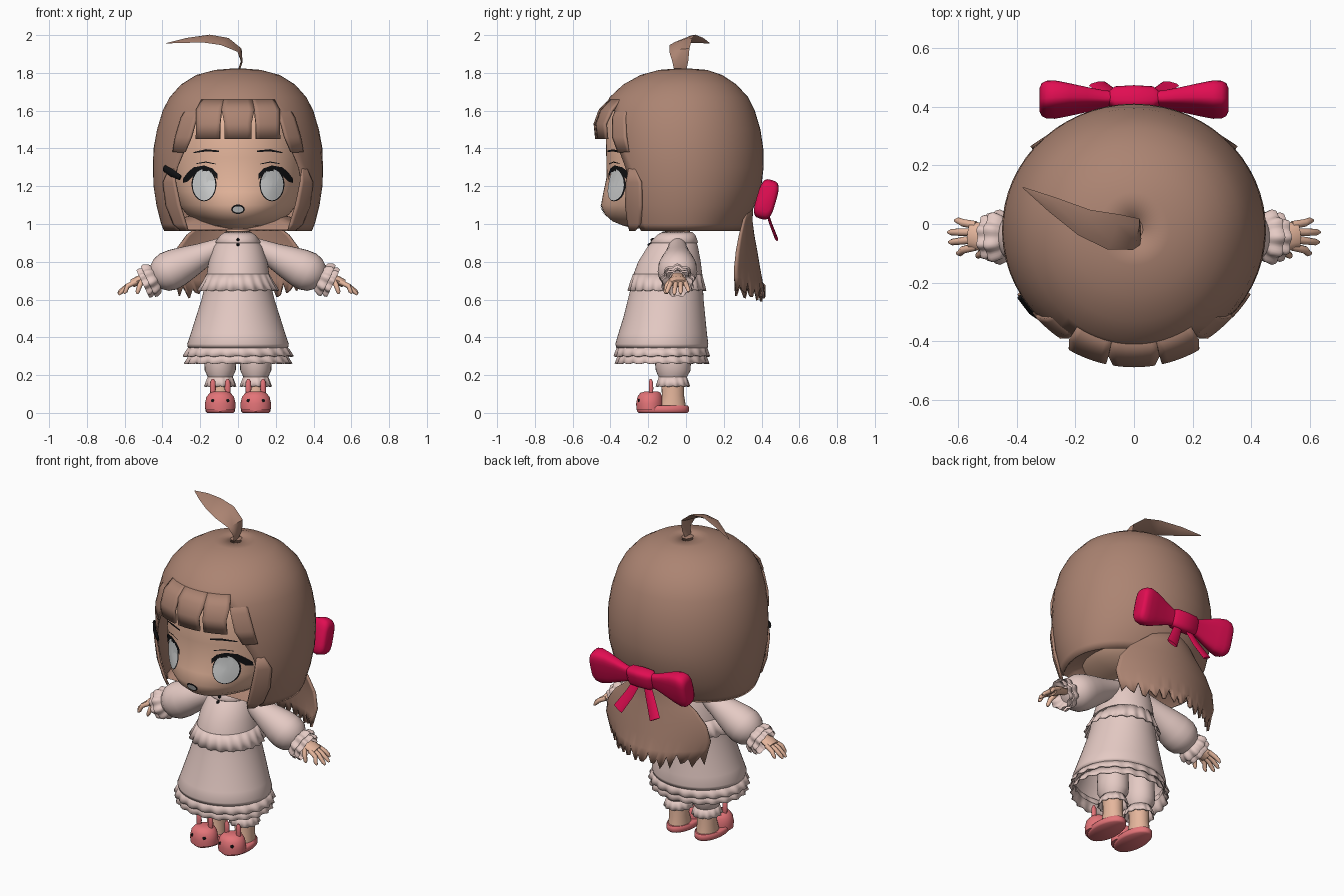
import bpy, bmesh, random
from math import sin, cos, pi, radians, sqrt, copysign
from mathutils import Vector

random.seed(4)
cube = bpy.data.objects.get("Cube")
if cube:
    bpy.data.objects.remove(cube)


def material(name, *rgb):
    m = bpy.data.materials.new(name)
    m.use_nodes = True
    m.diffuse_color = (*rgb, 1)
    m.node_tree.nodes["Principled BSDF"].inputs["Base Color"].default_value = (*rgb, 1)
    return m


HAIR = material("brown_hair", .41, .23, .168)
SKIN = material("skin", .79, .47, .335)
CLOTH = material("pale_pink_cloth", .78, .59, .55)
RED = material("crimson_ribbon", .75, .004, .084)
CORAL = material("coral_slipper", .77, .174, .188)
BLACK = material("black", .006, .006, .007)
GREY = material("eye_grey", .66, .67, .67)


def skin(name, rings, mat, closed=True, caps=True, skip=None, thick=0):
    """Join successive rings of points with quads, smooth except at sharp edges."""
    bm = bmesh.new()
    rows = [[bm.verts.new(p) for p in ring] for ring in rings]
    n = len(rows[0])
    for i, (a, b) in enumerate(zip(rows, rows[1:])):
        for j in range(n if closed else n - 1):
            if not (skip and skip(i, j)):
                k = (j + 1) % n
                bm.faces.new((a[j], a[k], b[k], b[j]))
    if closed and caps:
        bm.faces.new(rows[0])
        bm.faces.new(rows[-1])
    bmesh.ops.recalc_face_normals(bm, faces=bm.faces)
    for f in bm.faces:
        f.smooth = True
    for e in bm.edges:
        e.smooth = e.calc_face_angle(0) < radians(50)
    me = bpy.data.meshes.new(name)
    bm.to_mesh(me)
    bm.free()
    me.materials.append(mat)
    ob = bpy.data.objects.new(name, me)
    bpy.context.collection.objects.link(ob)
    if thick:
        mod = ob.modifiers.new("thickness", "SOLIDIFY")
        mod.thickness = thick
        mod.offset = 0


def oval(a, z, rx, yf, yb, y0=None, cx=0, off=0):
    """Point on an oval section; angle 0 faces the front."""
    y0 = (yf + yb) / 2 if y0 is None else y0
    depth = (y0 - yf if cos(a) > 0 else yb - y0) + off
    return (cx + (rx + off) * sin(a), y0 - cos(a) * depth, z)


def loft(name, rows, mat, n=40, y0=None, cx=0, waves=0, amp=0, caps=True, thick=0):
    rings = []
    for i, r in enumerate(rows):
        w = amp * i / (len(rows) - 1)
        rings.append([oval(2 * pi * j / n, r[0] + w * .5 * cos(2 * pi * waves * j / n), *r[1:4], y0, cx,
                           w * sin(2 * pi * waves * j / n)) for j in range(n)])
    skin(name, rings, mat, caps=caps, thick=thick)


def tube(name, pts, mat, n=12, side=(0, 1, 0), flat=1, waves=0, amp=0, caps=True):
    """Tapered tube along (x, y, z, radius) points."""
    ps = [Vector(p[:3]) for p in pts]
    rings = []
    for i, p in enumerate(ps):
        t = (ps[min(i + 1, len(ps) - 1)] - ps[max(i - 1, 0)]).normalized()
        u = Vector(side)
        u = (u - t * u.dot(t)).normalized()
        v = t.cross(u)
        ring = []
        for j in range(n):
            a = 2 * pi * j / n
            r = pts[i][3] + (amp * sin(waves * a) if i else 0)
            ring.append(p + u * cos(a) * r + v * sin(a) * r * flat)
        rings.append(ring)
    skin(name, rings, mat, caps=caps)


def section(rows, z):
    """Interpolate descending rows at height z."""
    for a, b in zip(rows, rows[1:]):
        if a[0] >= z >= b[0]:
            f = (a[0] - z) / (a[0] - b[0])
            return [p + (q - p) * f for p, q in zip(a, b)][1:4]
    return (rows[0] if z > rows[0][0] else rows[-1])[1:4]


# Head: (height, half width, front, back)
FACE = [(1.7, .2, -.25, .15), (1.6, .33, -.4, .25), (1.5, .36, -.425, .3), (1.35, .362, -.422, .3),
        (1.25, .355, -.42, .3), (1.17, .338, -.437, .28), (1.1, .312, -.45, .26), (1.05, .27, -.43, .22),
        (1.015, .215, -.39, .17), (.99, .15, -.33, .11), (.975, .08, -.26, .06)]
loft("head", FACE, SKIN, n=64, y0=-.05)


def on_face(x, z, off):
    rx, yf, _ = section(FACE, z)
    return (x, -.05 - (-.05 - yf) * sqrt(max(0, 1 - (x / rx) ** 2)) - off, z)


def face_disc(name, x, z, rx, rz, mat, off):
    skin(name, [[on_face(x + rx * s * cos(2 * pi * j / 28), z + rz * s * sin(2 * pi * j / 28), off)
                 for j in range(28)] for s in (.05, .5, 1)], mat)


def face_strip(name, pts, mat, off=.007):
    skin(name, [[on_face(x, z - w, off), on_face(x, z + w, off)] for x, z, w in pts], mat, closed=False)


for s, tag in ((1, "left"), (-1, "right")):
    face_disc(tag + "_eye_outline", s * .18, 1.21, .066, .09, BLACK, .003)
    face_disc(tag + "_eye", s * .18, 1.208, .06, .083, GREY, .006)
    face_strip(tag + "_lash", [(s * x, z, w) for x, z, w in (
        (.29, 1.23, .012), (.265, 1.25, .025), (.235, 1.278, .022), (.18, 1.296, .014),
        (.135, 1.282, .012), (.108, 1.25, .016))], BLACK)
    face_strip(tag + "_eyelid", [(s * .22, 1.32, .002), (s * .17, 1.328, .003), (s * .12, 1.318, .002)], BLACK)
    face_strip(tag + "_brow", [(s * .235, 1.378, .003), (s * .17, 1.39, .006), (s * .1, 1.385, .004)], BLACK)
face_disc("mouth_outline", 0, 1.078, .036, .025, BLACK, .003)
face_disc("mouth", 0, 1.077, .028, .017, GREY, .006)

# Hair shell: (height, half width, front, back, half angle of the face opening)
SHELL = [(1.819, .03, -.05, .02, 32), (1.812, .12, -.14, .11, 32), (1.785, .22, -.24, .19, 32),
         (1.735, .3, -.33, .265, 32), (1.67, .358, -.4, .325, 32), (1.6, .395, -.437, .36, 32),
         (1.5, .425, -.452, .39, 34), (1.4, .443, -.452, .405, 39), (1.3, .447, -.45, .407, 46),
         (1.2, .443, -.44, .395, 50), (1.1, .428, -.42, .36, 51), (1.0, .403, -.395, .312, 52),
         (.965, .388, -.38, .28, 53)]
BACK, GAP = 22, 8
rings = []
for z, rx, yf, yb, g in SHELL:
    g = radians(g)
    angles = [g + (2 * pi - 2 * g) * j / (2 * BACK) for j in range(2 * BACK)]
    angles += [-g + g * j / GAP for j in range(2 * GAP)]
    rings.append([oval(a, z, rx, yf, yb, -.02) for a in angles])
skin("hair_shell", rings, HAIR, caps=False, thick=.008,
     skip=lambda i, j: j >= 2 * BACK and SHELL[i][0] < 1.62)
loft("hair_crown", [(1.824, .012, -.03, .0), (1.818, .05, -.07, .04)], HAIR)
rings = []
for f, z in ((.3, 1.06), (.7, 1.04), (.9, 1.0), (1, .967)):
    ring = [oval(2 * pi * j / 48, z, *section(SHELL, .965), -.02) for j in range(48)]
    rings.append([(x * f, max(y, -.235) * f, z) for x, y, z in ring])
skin("hair_underside", rings, HAIR, caps=False)


def lock(name, rows):
    """Hair strand over the shell from (height, angle, angle, lift) rows."""
    skin(name, [[oval(radians(a + (b - a) * j / 6), z, *section(SHELL, z), -.02, 0, off)
                 for j in range(7)] for z, a, b, off in rows], HAIR, closed=False, thick=.014)


def fringe(name, top, bottom, end):
    lock(name, [(1.66, *top, -.006), (1.6, *top, .02), (1.53, *bottom, .035), (end, *bottom, .022)])


fringe("fringe_middle", (-12, 12), (-9, 9), 1.45)
for s, tag in ((1, "left"), (-1, "right")):
    fringe(tag + "_fringe", (s * 12, s * 32), (s * 12, s * 29), 1.45)
    lock(tag + "_fringe_side", [(1.64, s * 30, s * 44, -.008), (1.56, s * 32, s * 46, .008),
                                (1.46, s * 34, s * 48, .01), (1.38, s * 39, s * 50, .003)])
    lock(tag + "_side_lock", [(1.3, s * 49, s * 54, -.005), (1.22, s * 47, s * 60, .01),
                              (1.1, s * 44, s * 59, .014), (1.0, s * 42, s * 55, .01), (.965, s * 42, s * 48, .01)])

# Cowlick, hair clip and loose back hair
tube("cowlick", [(0, -.03, 1.8, .03), (.02, -.03, 1.86, .042), (.008, -.035, 1.92, .055),
                 (-.07, -.027, 1.966, .066), (-.17, .005, 1.982, .052), (-.28, .067, 1.972, .03),
                 (-.38, .125, 1.957, .002)], HAIR, n=6, side=(0, .93, .37), flat=.12)
tube("hair_clip", [(-.39, -.25, 1.295, .018), (-.35, -.3, 1.27, .021), (-.305, -.335, 1.245, .014)],
     BLACK, n=8, side=(0, 0, 1), flat=.5)
COLS = 36
TAIL = [(1.1, .08, .35, .02), (1.02, .17, .345, .04), (.94, .27, .355, .07), (.86, .33, .37, .1),
        (.77, .35, .385, .125), (.69, .335, .4, .14), (.61, .31, .415, .15)]
rings = []
for i, (z, w, y, curl) in enumerate(TAIL):
    ring = []
    for j in range(COLS + 1):
        u = 2 * j / COLS - 1
        tooth = (0, .025, .06)[abs(j - COLS // 2) % 3]
        jag = tooth + random.uniform(-.03, .01) if z < .65 else 0
        ring.append((u * w, y - curl * u * u, z + jag + .03 * u * u * (i > 4)))
    rings.append(ring)
skin("back_hair", rings, HAIR, closed=False, thick=.014)


# Bow: boxy rings of (x, half height, half depth) on a leaning plane
def bow_part(name, rows, s=1):
    h, d, c = Vector((0, .28, .96)), Vector((0, .96, -.28)), Vector((0, .425, 1.13))
    rings = []
    for x, a, b in rows:
        ring = []
        for j in range(24):
            p, q = cos(2 * pi * j / 24), sin(2 * pi * j / 24)
            ring.append(c + Vector((s * x, 0, 0)) + h * a * copysign(abs(p) ** .6, p)
                        + d * b * copysign(abs(q) ** .6, q))
        rings.append(ring)
    skin(name, rings, RED)


bow_part("bow_knot", [(-.085, .045, .024), (-.065, .055, .04), (0, .057, .044), (.065, .055, .04), (.085, .045, .024)])
for s, tag in ((1, "left"), (-1, "right")):
    bow_part(tag + "_bow_loop", [(.05, .042, .022), (.1, .05, .025), (.16, .074, .033), (.22, .097, .043),
                                 (.27, .107, .052), (.3, .1, .052), (.315, .086, .046), (.322, .065, .034)], s)
    tube(tag + "_bow_tail", [(s * .03, .42, 1.1, .024), (s * .075, .445, 1.01, .03), (s * .125, .478, .925, .034)],
         RED, n=8, side=(1, 0, 0), flat=.25)

# Neck, dress and frills
loft("neck", [(1.02, .06, -.11, .02), (.92, .062, -.11, .02)], SKIN, n=24)
loft("dress", [(.95, .07, -.12, .03), (.93, .092, -.145, .045), (.88, .125, -.2, .06), (.8, .152, -.25, .075),
               (.72, .165, -.28, .085), (.66, .175, -.29, .087), (.6, .19, -.305, .09), (.5, .222, -.33, .1),
               (.42, .247, -.355, .108), (.365, .266, -.371, .115), (.345, .262, -.366, .112)], CLOTH,
     n=56, caps=False, thick=.006)
loft("collar", [(.955, .064, -.12, .03), (.938, .09, -.15, .046), (.9, .118, -.186, .06)], CLOTH,
     caps=False, thick=.01)
for i, (y, z) in enumerate(((-.18, .916), (-.196, .89))):
    tube("button_%d" % i, [(0, -.15, z, .009), (0, y, z, .009), (0, y - .008, z, .004)],
         BLACK, n=10, side=(1, 0, 0))
FRILLS = {"waist_frill": [(.735, .164, -.278, .083), (.69, .186, -.292, .092), (.648, .21, -.302, .1)],
          "upper_hem_frill": [(.355, .255, -.362, .108), (.325, .275, -.37, .115), (.3, .287, -.376, .12)],
          "lower_hem_frill": [(.32, .25, -.355, .104), (.285, .268, -.363, .11), (.262, .28, -.37, .116)]}
for name, rows in FRILLS.items():
    loft(name, rows, CLOTH, n=168, waves=21, amp=.006, caps=False, thick=.005)

for s, tag in ((1, "left"), (-1, "right")):
    # Sleeve and cuff frills
    def along(d, r):
        return (s * (.08 + .904 * d), -.045, .885 - .427 * d, r)
    tube(tag + "_sleeve", [along(*p) for p in ((0, .045), (.06, .056), (.12, .067), (.2, .087), (.27, .102),
                                              (.32, .105), (.36, .094), (.39, .07), (.405, .05))], CLOTH, n=28)
    for k, (d, r) in enumerate(((.38, .09), (.41, .08))):
        tube(tag + "_cuff_frill_%d" % k, [along(d, .045), along(d + .018, r - .012), along(d + .045, r),
                                          along(d + .06, r - .004)],
             CLOTH, n=72, waves=9, amp=.006, caps=False)
    # Hand
    tube(tag + "_palm", [(s * .43, -.045, .735, .03), (s * .485, -.045, .717, .034), (s * .525, -.043, .703, .048),
                         (s * .56, -.04, .685, .044)], SKIN, flat=.5)
    for k, (y, tip, x, z) in enumerate(((-.077, -.1, .605, .632), (-.052, -.062, .632, .625),
                                        (-.028, -.028, .635, .63), (-.004, .012, .612, .64))):
        tube(tag + "_finger_%d" % k, [(s * .54, y, .694, .014), (s * .585, (y + tip) / 2, .672, .013),
                                      (s * (x - .01), tip, z + .012, .011), (s * x, tip, z, .005)], SKIN, n=8)
    tube(tag + "_thumb", [(s * .5, -.07, .71, .016), (s * .52, -.1, .675, .014), (s * .532, -.108, .64, .011),
                          (s * .534, -.108, .63, .005)], SKIN, n=8, side=(1, 0, 0))

    # Leg, trouser and slipper
    cx = s * .094
    loft(tag + "_trouser", [(.4, .08, -.16, .02), (.27, .084, -.165, .026), (.225, .082, -.16, .024),
                            (.19, .066, -.145, .005)], CLOTH, n=28, cx=cx)
    loft(tag + "_trouser_frill", [(.195, .062, -.14, 0), (.165, .073, -.148, .01), (.14, .08, -.155, .016)],
         CLOTH, n=84, cx=cx, waves=12, amp=.004, caps=False, thick=.005)
    loft(tag + "_ankle", [(.19, .055, -.13, -.01), (.09, .054, -.128, -.01), (.03, .058, -.15, .0)], SKIN, n=24, cx=cx)
    loft(tag + "_sole", [(.038, .07, -.25, .01), (.03, .077, -.26, .016), (.008, .077, -.26, .016),
                         (0, .07, -.25, .008)], CORAL, n=32, cx=cx)
    loft(tag + "_slipper_toe", [(.114, .03, -.215, -.15), (.106, .055, -.242, -.135), (.085, .073, -.257, -.125),
                                (.05, .081, -.264, -.12), (.015, .079, -.262, -.12)], CORAL, n=32, cx=cx)
    for e in (-1, 1):
        x = cx + e * .039
        tube(tag + "_slipper_ear", [(x, -.185, .09, .012), (x, -.185, .13, .016), (x, -.186, .165, .014),
                                    (x, -.187, .18, .006)], CORAL, n=10, side=(1, 0, 0), flat=.8)
        tube(tag + "_slipper_eye", [(x, -.235, .065, .01), (x, -.251, .065, .01), (x, -.254, .065, .006)],
             BLACK, n=10, side=(1, 0, 0))
